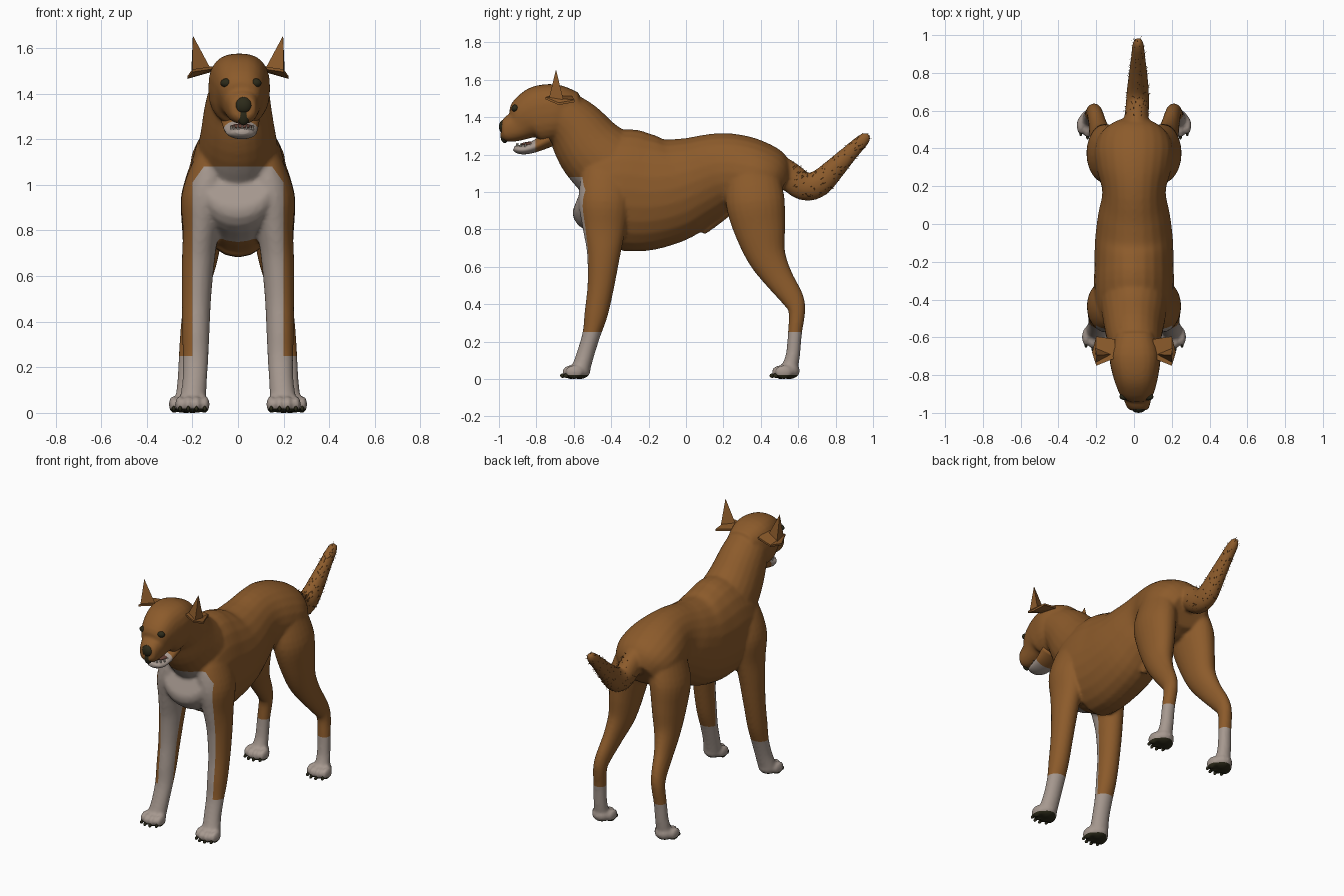
import bpy, bmesh, math, random
from mathutils import Vector

random.seed(4)
if "Cube" in bpy.data.objects:
    bpy.data.objects.remove(bpy.data.objects["Cube"])


def material(name, rgb):
    m = bpy.data.materials.new(name)
    m.use_nodes = True
    m.diffuse_color = (*rgb, 1)
    m.node_tree.nodes["Principled BSDF"].inputs["Base Color"].default_value = (*rgb, 1)
    return m


TAN = material("tan coat", (0.262, 0.104, 0.024))
WHITE = material("white coat", (0.38, 0.315, 0.275))
DARK = material("dark skin", (0.025, 0.023, 0.01))
IVORY = material("tooth ivory", (0.55, 0.5, 0.42))
MOUTH = material("mouth lining", (0.13, 0.05, 0.035))


def add_object(name, bm, mats, smooth=True):
    bmesh.ops.recalc_face_normals(bm, faces=bm.faces)
    for f in bm.faces:
        f.smooth = smooth
    me = bpy.data.meshes.new(name)
    for m in mats:
        me.materials.append(m)
    bm.to_mesh(me)
    bm.free()
    ob = bpy.data.objects.new(name, me)
    bpy.context.collection.objects.link(ob)
    return ob


def spline(rows, steps=4):
    """Catmull-Rom pass through rows of (x, y, z, side radius, other radius)."""
    rows = [Vector(r) for r in rows]
    out = []
    for i in range(len(rows) - 1):
        a, b, c, d = rows[max(i - 1, 0)], rows[i], rows[i + 1], rows[min(i + 2, len(rows) - 1)]
        for s in range(steps):
            t = s / steps
            out.append(0.5 * (2 * b + (c - a) * t + (2 * a - 5 * b + 4 * c - d) * t * t
                              + (3 * b - a - 3 * c + d) * t ** 3))
    return out + [rows[-1]]


def rounded(v, power):
    return math.copysign(abs(v) ** power, v)


def tube(bm, rows, mirror=False, power=1, n=24):
    """Loft oval rings along a path lying close to the side plane; power < 1 squares them."""
    rows = spline(rows)
    for side in ((1, -1) if mirror else (1,)):
        rings = []
        for i, r in enumerate(rows):
            t = rows[min(i + 1, len(rows) - 1)] - rows[max(i - 1, 0)]
            up = Vector((0, -t[2], t[1])).normalized()
            ring = []
            for k in range(n):
                a = math.tau * k / n
                p = Vector((r[0] + r[3] * rounded(math.cos(a), power), r[1], r[2]))
                p += up * r[4] * rounded(math.sin(a), power)
                ring.append(bm.verts.new((p.x * side, p.y, p.z)))
            rings.append(ring)
        for a, b in zip(rings, rings[1:]):
            for k in range(n):
                bm.faces.new((a[k], a[(k + 1) % n], b[(k + 1) % n], b[k]))
        bm.faces.new(rings[0])
        bm.faces.new(rings[-1])


def ball(bm, centre, size):
    verts = bmesh.ops.create_uvsphere(bm, u_segments=16, v_segments=10, radius=1)["verts"]
    for v in verts:
        v.co = Vector(c + s * q for c, s, q in zip(centre, size, v.co))


def cut(bm, co, no):
    bmesh.ops.bisect_plane(bm, geom=bm.verts[:] + bm.edges[:] + bm.faces[:], plane_co=co, plane_no=no)


def hull(name, points, mat):
    bm = bmesh.new()
    for p in points:
        bm.verts.new(p)
    bmesh.ops.convex_hull(bm, input=bm.verts)
    return add_object(name, bm, [mat], False)


# Trunk, neck, head, tail and sheath volumes
bm = bmesh.new()
tube(bm, [(0, -.565, 1.0, .14, .1), (0, -.53, .99, .18, .2), (0, -.46, 1.0, .205, .27),
          (0, -.35, 1.012, .212, .322), (0, -.22, 1.0, .21, .318), (0, -.08, 1.012, .206, .285),
          (0, .05, 1.057, .19, .243), (0, .17, 1.1, .168, .214), (0, .28, 1.1, .195, .205),
          (0, .38, 1.08, .21, .19), (0, .46, 1.05, .185, .165), (0, .515, 1.02, .12, .1)])
tube(bm, [(.01, -.69, 1.43, .125, .13), (0, -.595, 1.345, .145, .16), (0, -.5, 1.22, .165, .19),
          (0, -.38, 1.11, .185, .21)])
tube(bm, [(.005, -.58, 1.42, .1, .11), (.005, -.69, 1.425, .135, .15), (.008, -.79, 1.41, .123, .155),
          (.012, -.85, 1.39, .104, .126), (.016, -.9, 1.352, .08, .083), (.02, -.95, 1.335, .066, .07),
          (.022, -.978, 1.332, .055, .056), (.022, -.987, 1.332, .038, .038)], power=.8)
tube(bm, [(.01, .44, 1.15, .08, .08), (.012, .55, 1.085, .065, .078), (.018, .63, 1.03, .062, .076),
          (.02, .71, 1.045, .058, .072), (.022, .8, 1.13, .048, .057), (.022, .88, 1.212, .038, .044),
          (.022, .95, 1.28, .03, .034), (.022, .978, 1.305, .015, .015)])
tube(bm, [(0, .22, .91, .035, .04), (0, .15, .855, .034, .04), (0, .085, .785, .022, .022)])

# Legs
tube(bm, [(.09, -.41, 1.19, .05, .08), (.118, -.43, 1.09, .085, .125), (.144, -.435, .95, .104, .14),
          (.162, -.437, .8, .08, .115),
          (.174, -.44, .67, .072, .09), (.182, -.455, .5, .064, .072), (.185, -.48, .35, .06, .063),
          (.186, -.505, .24, .056, .049), (.19, -.535, .14, .054, .047), (.198, -.56, .06, .058, .05)], True)
tube(bm, [(.12, .36, 1.09, .09, .14), (.145, .37, .95, .105, .158), (.155, .395, .8, .09, .138),
          (.165, .43, .66, .073, .105), (.185, .495, .54, .053, .078), (.203, .57, .43, .043, .06),
          (.212, .593, .36, .041, .045), (.22, .583, .25, .04, .038), (.225, .572, .13, .042, .038),
          (.228, .555, .06, .048, .045)], True)

# Paws with four toes and dark claws each
claws = bmesh.new()
for px, py in ((.2, -.568), (.228, .552)):
    for side in (1, -1):
        ball(bm, (side * px, py, .043), (.06, .058, .045))
        for k, reach in enumerate((.042, .06, .06, .042)):
            tx = px + (k - 1.5) * .036
            ball(bm, (side * tx, py - reach + .012, .036), (.022, .048, .038))
            ball(claws, (side * tx, py - reach - .03, .018), (.008, .015, .012))
add_object("claws", claws, [DARK])

coat = add_object("body", bm, [TAN, WHITE, DARK])
remesh = coat.modifiers.new("merge", "REMESH")
remesh.mode = "VOXEL"
remesh.voxel_size = .0095
soften = coat.modifiers.new("soften", "SMOOTH")
soften.factor, soften.iterations = .5, 6
merged = bpy.data.meshes.new_from_object(coat.evaluated_get(bpy.context.evaluated_depsgraph_get()))
coat.modifiers.clear()
merged.materials.clear()
for m in (TAN, WHITE, DARK):
    merged.materials.append(m)

# Clean cuts along the coat markings, then colour by region
bm = bmesh.new()
bm.from_mesh(merged)
lowest = min(v.co.z for v in bm.verts)
bmesh.ops.translate(bm, verts=bm.verts, vec=(0, 0, -lowest))
for co, no in (((0, 0, .25), (0, 0, 1)), ((0, 0, 1.08), (0, 0, 1)), ((0, 0, .02), (0, 0, 1)),
               ((.2, 0, 0), (1, 0, 0)), ((-.2, 0, 0), (1, 0, 0)), ((0, -.52, 0), (0, 1, -.1)),
               ((0, 0, 1.29), (1.4, 0, 1)), ((0, 0, 1.29), (-1.4, 0, 1))):
    cut(bm, co, no)
tail_spots = []
for f in bm.faces:
    f.smooth = True
    c = f.calc_center_median()
    bib = c.z < 1.08 and abs(c.x) < .2 and c.y < -.52 + .1 * c.z and 1.4 * abs(c.x) + c.z < 1.29
    f.material_index = 2 if c.z < .02 else 1 if c.z < .25 or bib else 0
    if c.y > .57 and c.z > .9:
        tail_spots.append((c.copy(), f.normal.copy()))
bm.to_mesh(merged)
bm.free()
coat.data = merged

# Short bristles on the tail
bm = bmesh.new()
for c, n in random.sample(tail_spots, min(260, len(tail_spots))):
    lean = (n + Vector((0, .9, .5))).normalized() * random.uniform(.01, .02)
    w = n.cross(lean).normalized() * .002
    bm.faces.new([bm.verts.new(p) for p in (c - w, c + w, c + lean)])
add_object("tail_bristles", bm, [TAN], False)

# Lower jaw, tongue and teeth
bm = bmesh.new()
tube(bm, [(.01, -.73, 1.285, .085, .045), (.012, -.8, 1.247, .075, .033), (.016, -.86, 1.227, .064, .026),
          (.018, -.9, 1.228, .05, .022), (.018, -.92, 1.235, .028, .012)])
cut(bm, (0, -.805, 0), (0, 1, 0))
for f in bm.faces:
    f.material_index = 1 if f.calc_center_median().y < -.805 else 0
add_object("lower_jaw", bm, [TAN, WHITE])
bm = bmesh.new()
ball(bm, (.016, -.83, 1.255), (.05, .05, .014))
add_object("tongue", bm, [MOUTH])
bm = bmesh.new()
for k in range(9):
    a = math.pi * k / 8
    base = Vector((.018 + .05 * math.cos(a), -.83 - .075 * math.sin(a), 1.25))
    cone = bmesh.ops.create_cone(bm, segments=6, radius1=.008, radius2=.002, depth=.024, cap_ends=True)
    bmesh.ops.translate(bm, verts=cone["verts"], vec=base)
add_object("lower_teeth", bm, [IVORY])

# Nose
bm = bmesh.new()
ball(bm, (.024, -.972, 1.348), (.039, .028, .039))
ball(bm, (.024, -.97, 1.303), (.028, .022, .042))
add_object("nose", bm, [DARK])

for side, label in ((1, "left"), (-1, "right")):
    # Eye seated on the face
    x = .013 + side * .063
    hit, spot, normal, index = coat.ray_cast(Vector((x, -2, 1.447)), Vector((0, 1, 0)))
    bm = bmesh.new()
    ball(bm, (x, spot.y + .012, 1.447), (.027, .02, .02))
    add_object(label + "_eye", bm, [DARK])

    # Pointed ear over a folded side flap
    hull(label + "_ear_tip", [(side * x, y, z) for x, y, z in (
        (.115, -.69, 1.5), (.205, -.655, 1.49), (.2, -.735, 1.49), (.198, -.695, 1.655))], TAN)
    hull(label + "_ear_flap", [(side * x, y, z + h) for h in (0, .012) for x, y, z in (
        (.1, -.71, 1.51), (.2, -.75, 1.495), (.222, -.68, 1.465), (.2, -.595, 1.48), (.1, -.61, 1.5))], TAN)
